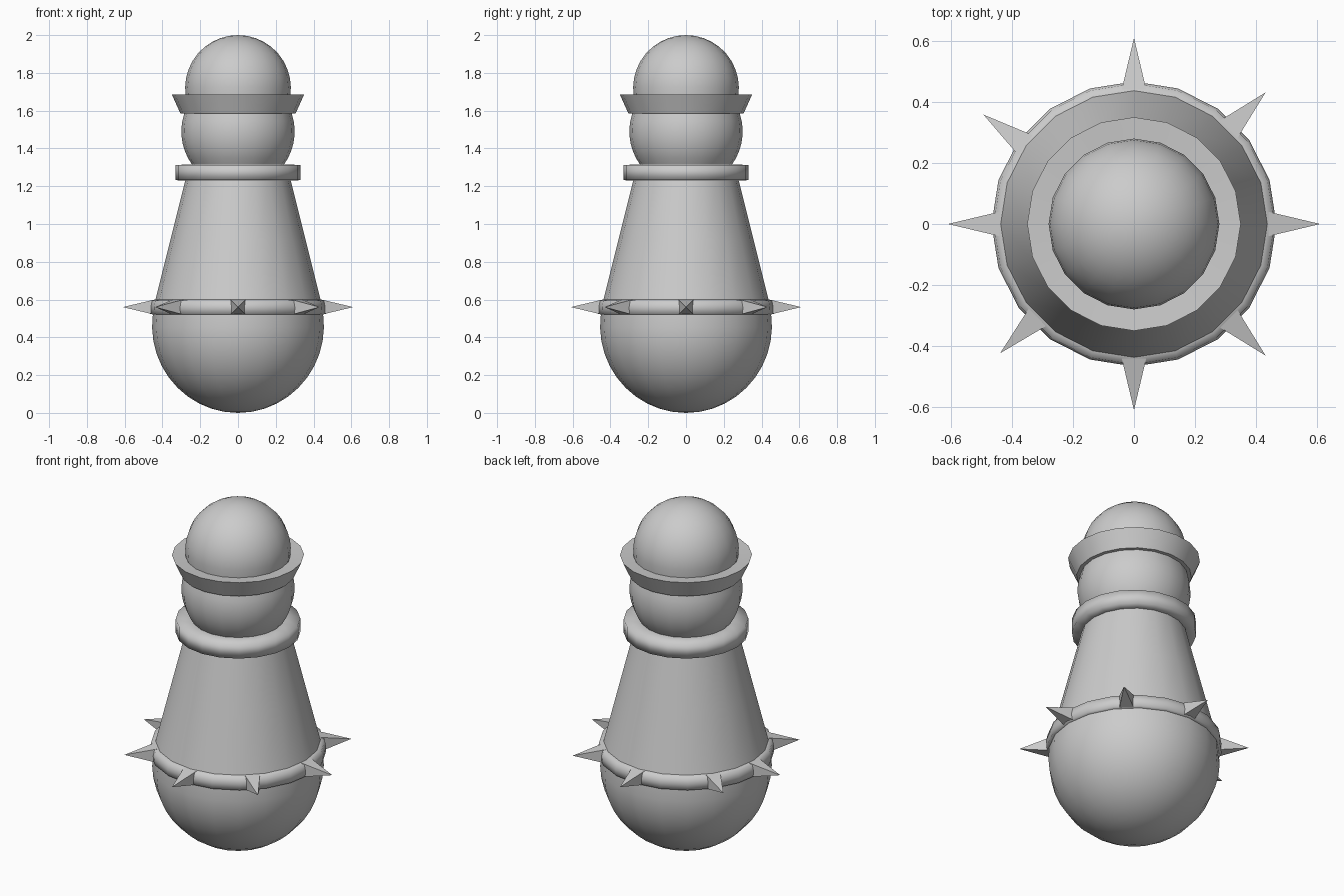
import bpy, bmesh
from math import sin, cos, pi, radians, asin
from mathutils import Matrix, Vector

if "Cube" in bpy.data.objects:
    bpy.data.objects.remove(bpy.data.objects["Cube"])

SIDES = 20


def finish(name, bm, angle):
    bmesh.ops.remove_doubles(bm, verts=bm.verts, dist=1e-5)
    bmesh.ops.recalc_face_normals(bm, faces=bm.faces)
    me = bpy.data.meshes.new(name)
    bm.to_mesh(me)
    bm.free()
    ob = bpy.data.objects.new(name, me)
    bpy.context.collection.objects.link(ob)
    bpy.ops.object.select_all(action='DESELECT')
    ob.select_set(True)
    bpy.context.view_layer.objects.active = ob
    bpy.ops.object.shade_smooth_by_angle(angle=radians(angle))
    return ob


def lathe(name, profile, angle=50):
    """Revolve (radius, z) points, listed bottom to top, around z."""
    bm = bmesh.new()
    rings = [[bm.verts.new((r * cos(2 * pi * i / SIDES), r * sin(2 * pi * i / SIDES), z))
              for i in range(SIDES)] for r, z in profile if r > 1e-5]
    for a, b in zip(rings, rings[1:]):
        for i in range(SIDES):
            j = (i + 1) % SIDES
            bm.faces.new((a[i], a[j], b[j], b[i]))
    # poles
    for (r, z), ring, up in ((profile[0], rings[0], False), (profile[-1], rings[-1], True)):
        if r <= 1e-5:
            p = bm.verts.new((0, 0, z))
            for i in range(SIDES):
                j = (i + 1) % SIDES
                bm.faces.new((ring[i], ring[j], p) if up else (ring[j], ring[i], p))
    return finish(name, bm, angle)


def arc(r, rz, zc, a0, a1, n):
    """Profile points along an ellipse from latitude a0 to a1 (degrees)."""
    return [(r * cos(radians(a0 + (a1 - a0) * k / n)),
             zc + rz * sin(radians(a0 + (a1 - a0) * k / n))) for k in range(n + 1)]


# rounded bowl base
lathe("base_bowl", arc(0.455, 0.46, 0.46, -90, 8, 11))

# band at the widest point
lathe("spike_band", [(0.45, 0.52), (0.465, 0.525), (0.467, 0.56), (0.46, 0.595), (0.435, 0.60)], 80)

# tapered body
lathe("tapered_body", [(0.437, 0.60), (0.358, 0.915), (0.279, 1.23)])

# neck collar
lathe("neck_collar", [(0.279, 1.23), (0.33, 1.232), (0.33, 1.313), (0.24, 1.315)], 100)

# middle ball between the collars
low, high = -36, 18.5
lathe("middle_ball", arc(0.30, 0.30, 1.49, low, high, 7))

# flared collar under the head
lathe("flared_collar", [(0.284, 1.585), (0.305, 1.585), (0.35, 1.685), (0.278, 1.68)])

# domed head
lathe("head_dome", arc(0.28, 0.28, 1.72, -9, 90, 10))

# eight spikes around the band
bm = bmesh.new()
for deg in (0, 45, 90, 144, 180, 224, 270, 315):
    d = radians(deg)
    inner, tip = 0.44, 0.61
    m = (Matrix.Rotation(d, 4, 'Z') @ Matrix.Translation(((inner + tip) / 2, 0, 0.56))
         @ Matrix.Rotation(pi / 2, 4, 'Y') @ Matrix.Rotation(pi / 4, 4, 'Z'))
    bmesh.ops.create_cone(bm, cap_ends=False, segments=4, radius1=0.057, radius2=0,
                          depth=tip - inner, matrix=m)
finish("spikes", bm, 30)
